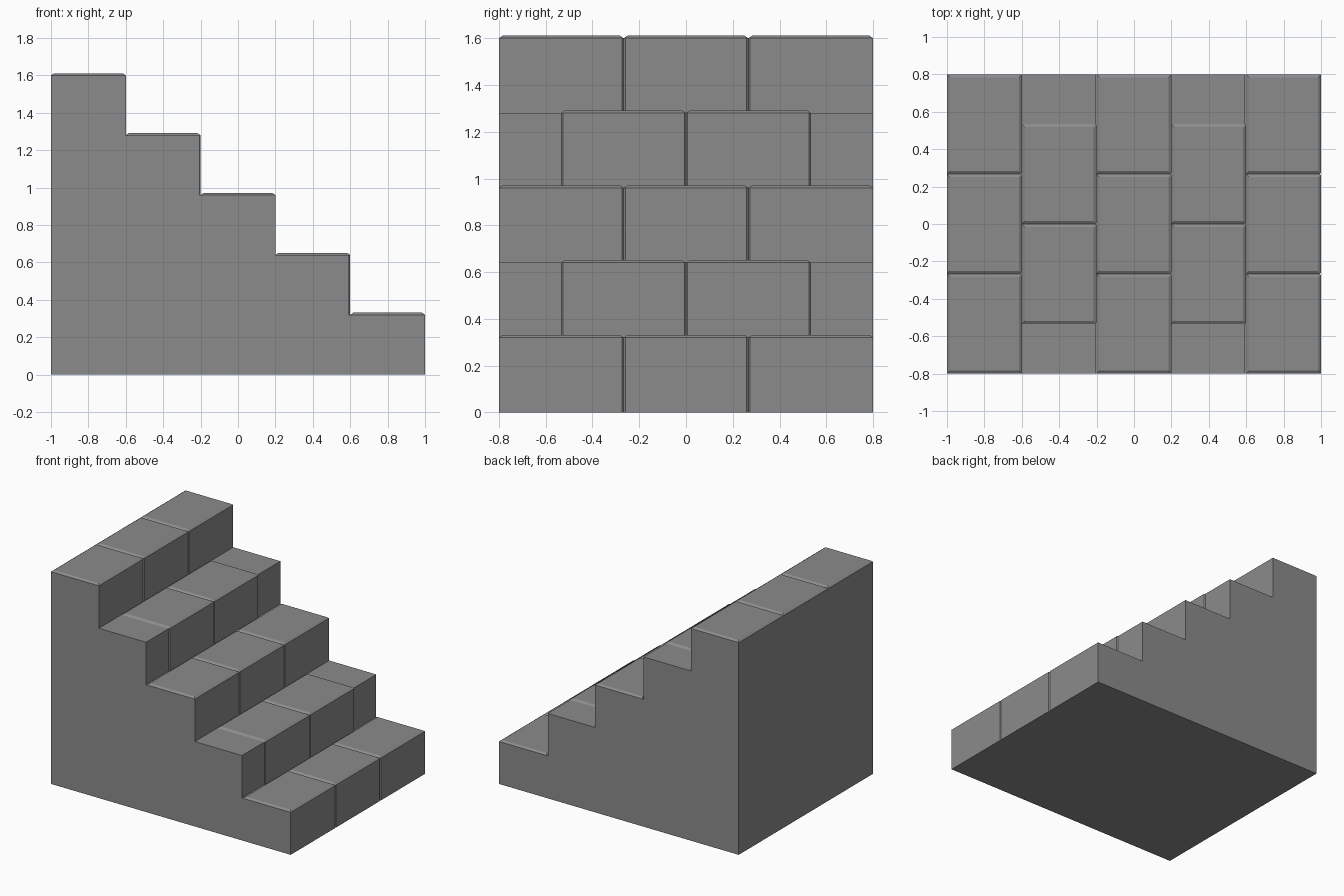
import bpy, bmesh

if "Cube" in bpy.data.objects:
    bpy.data.objects.remove(bpy.data.objects["Cube"])

STEPS, RUN, RISE, HALF = 5, 0.4, 0.32, 0.8
BRICK = 2 * HALF / 3       # brick length along y
LIP, INSET, C = 0.011, 0.016, 0.007   # raised top, top chamfer, groove chamfer

stone = bpy.data.materials.new("grey stone")
stone.diffuse_color = (0.26, 0.26, 0.26, 1)
stone.use_nodes = True
stone.node_tree.nodes["Principled BSDF"].inputs["Base Color"].default_value = stone.diffuse_color


def make_object(name, bm):
    bmesh.ops.recalc_face_normals(bm, faces=bm.faces[:])
    mesh = bpy.data.meshes.new(name)
    bm.to_mesh(mesh)
    bm.free()
    mesh.materials.append(stone)
    obj = bpy.data.objects.new(name, mesh)
    bpy.context.collection.objects.link(obj)


def loft(bm, rings):
    """Closed solid through rings of equal point count."""
    vs = [[bm.verts.new(p) for p in r] for r in rings]
    n = len(vs[0])
    bm.faces.new(vs[0])
    bm.faces.new(vs[-1])
    for a, b in zip(vs, vs[1:]):
        for i in range(n):
            j = (i + 1) % n
            bm.faces.new((a[i], a[j], b[j], b[i]))


# Stair core: stepped profile, risers slightly behind the brick faces
profile = [(-1, 0)]
for k in range(STEPS):
    x1 = 1 - k * RUN - C
    profile += [(x1, k * RISE), (x1, (k + 1) * RISE)]
profile.append((-1, STEPS * RISE))
bm = bmesh.new()
loft(bm, [[(x, y, z) for x, z in profile] for y in (-HALF, HALF)])
make_object("stair_core", bm)


# Bricks: chamfered raised top, chamfered front corners at the joints
def add_brick(bm, x0, x1, y0, y1, z0, z1):
    a = C if y0 > -HALF + 0.01 else 0.0001
    b = C if y1 < HALF - 0.01 else 0.0001
    outline = [(x0, y0), (x1 - C, y0), (x1, y0 + a),
               (x1, y1 - b), (x1 - C, y1), (x0, y1)]
    s = INSET
    top = [(x0 + s, y0 + s), (x1 - s - 0.001, y0 + s), (x1 - s, y0 + s + 0.001),
           (x1 - s, y1 - s - 0.001), (x1 - s - 0.001, y1 - s), (x0 + s, y1 - s)]
    loft(bm, [[(x, y, z0) for x, y in outline],
              [(x, y, z1) for x, y in outline],
              [(x, y, z1 + LIP) for x, y in top]])


for k in range(STEPS):
    # Alternate rows: three bricks, then two centred bricks
    count = 3 if k % 2 == 0 else 2
    x1 = 1 - k * RUN
    bm = bmesh.new()
    for i in range(count):
        y0 = (i - count / 2) * BRICK
        add_brick(bm, x1 - RUN, x1, y0, y0 + BRICK, k * RISE, (k + 1) * RISE)
    make_object(f"step_bricks_{k + 1}", bm)
